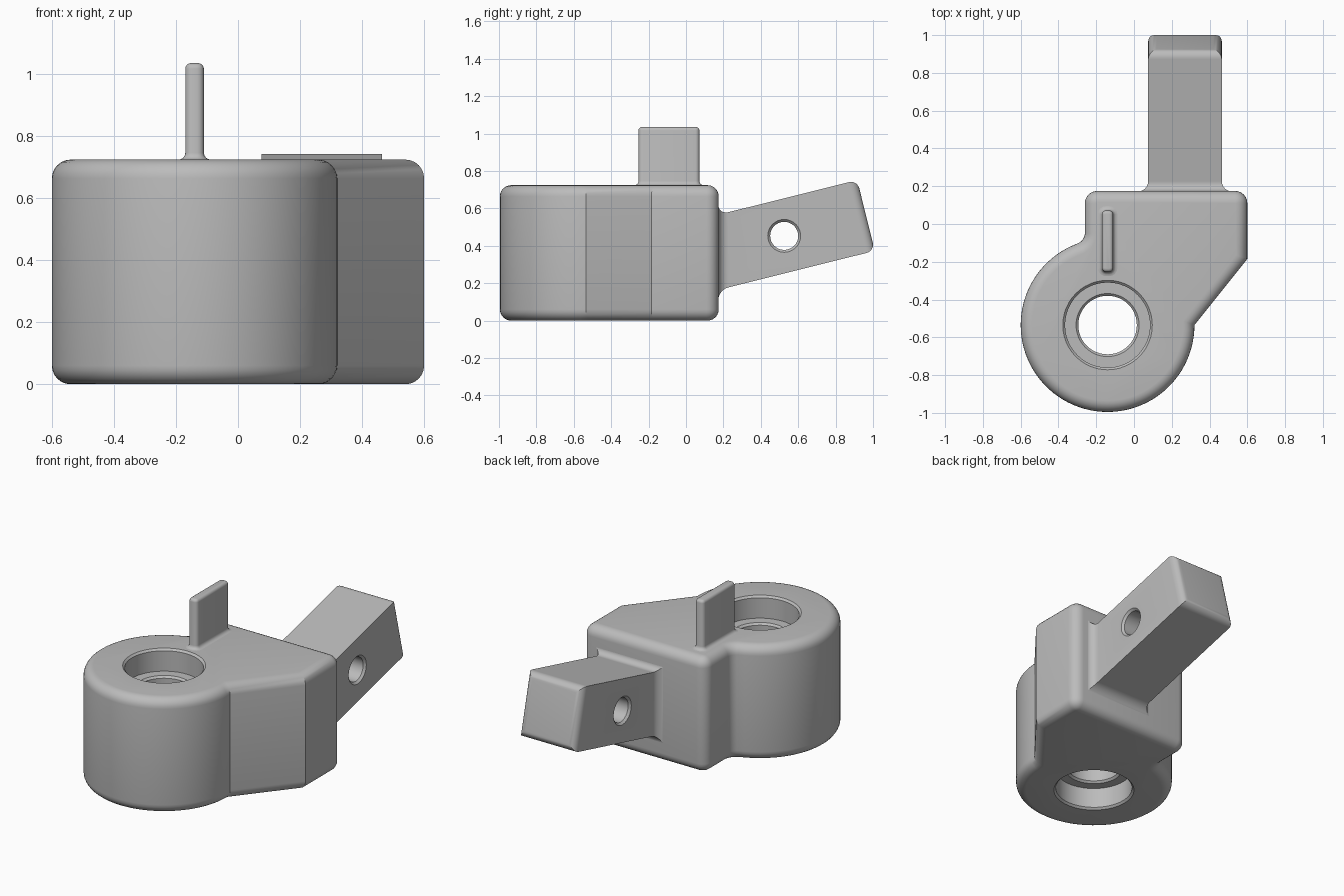
import bpy, bmesh
from math import sin, cos, radians, pi
from mathutils import Vector

cube = bpy.data.objects.get("Cube")
if cube:
    bpy.data.objects.remove(cube, do_unlink=True)

grey = bpy.data.materials.new("plain grey")
grey.use_nodes = True
GREY = (0.5, 0.5, 0.5, 1)
grey.diffuse_color = GREY
grey.node_tree.nodes["Principled BSDF"].inputs["Base Color"].default_value = GREY


def arc(cx, cy, r, start, end, n):
    """Points on an arc, angles in degrees."""
    angles = [radians(start + (end - start) * i / n) for i in range(n + 1)]
    return [(cx + r * cos(a), cy + r * sin(a)) for a in angles]


def inset(points, d):
    """Move a counter-clockwise outline inwards by d with mitred corners."""
    pts = [Vector(p) for p in points]
    out = []
    for i, p in enumerate(pts):
        e1 = (p - pts[i - 1]).normalized()
        e2 = (pts[(i + 1) % len(pts)] - p).normalized()
        n1, n2 = Vector((-e1.y, e1.x)), Vector((-e2.y, e2.x))
        out.append(p + (n1 + n2) * d / (1 + n1.dot(n2)))
    return out


def loft(name, rings):
    """Skin a list of equal-length 3D rings and cap both ends."""
    bm = bmesh.new()
    loops = [[bm.verts.new(p) for p in ring] for ring in rings]
    n = len(loops[0])
    for a, b in zip(loops, loops[1:]):
        for i in range(n):
            j = (i + 1) % n
            bm.faces.new((a[i], a[j], b[j], b[i]))
    bm.faces.new(loops[0][::-1])
    bm.faces.new(loops[-1])
    bmesh.ops.recalc_face_normals(bm, faces=bm.faces)
    mesh = bpy.data.meshes.new(name)
    bm.to_mesh(mesh)
    bm.free()
    mesh.materials.append(grey)
    obj = bpy.data.objects.new(name, mesh)
    bpy.context.collection.objects.link(obj)
    return obj


def stack(name, outline, steps):
    """Loft an outline upwards through (inset, z) steps."""
    return loft(name, [[(p.x, p.y, z) for p in inset(outline, d)] for d, z in steps])


def round_over(r, n=6):
    """Quarter-round steps as (inset, distance along) from side to end."""
    return [(r * (1 - cos(pi / 2 * i / n)), r * sin(pi / 2 * i / n)) for i in range(n + 1)]


def activate(obj):
    bpy.ops.object.select_all(action='DESELECT')
    obj.select_set(True)
    bpy.context.view_layer.objects.active = obj


def cut(obj, cutter):
    mod = obj.modifiers.new("cut", 'BOOLEAN')
    mod.operation = 'DIFFERENCE'
    mod.solver = 'EXACT'
    mod.object = cutter
    activate(obj)
    bpy.ops.object.modifier_apply(modifier=mod.name)
    bpy.data.objects.remove(cutter, do_unlink=True)


# Body: round boss blended into an angular block, all rims rounded
BX, BY, TOP, R = -0.14, -0.535, 0.724, 0.06
outline = (arc(BX, BY, 0.46, 110.2, 360, 64)
           + [(0.6, -0.185)]
           + arc(0.535, 0.11, 0.065, 0, 90, 6)
           + arc(-0.195, 0.11, 0.065, 90, 180, 6)
           + arc(-0.32, -0.047, 0.06, 0, -69, 6))
rim = round_over(R)
body = stack("body", outline,
             [(d, R - z) for d, z in rim[::-1]] + [(d, TOP - R + z) for d, z in rim])

# Stepped bore: counterbored from above and below, chamfered edges
WIDE, NARROW, DEPTH, CH = 0.225, 0.155, 0.14, 0.012
half = [(WIDE + 2 * CH, -CH), (WIDE, CH), (WIDE, DEPTH), (NARROW + CH, DEPTH),
        (NARROW, DEPTH + CH)]
profile = half + [(r, TOP - z) for r, z in half[::-1]]
cut(body, loft("bore_cutter", [[(x, y, z) for x, y in arc(BX, BY, r, 0, 352.5, 47)]
                               for r, z in profile]))

# Upright fin with a small fillet at its foot
r = 0.022
fin_outline = (arc(-0.132, 0.05, r, 0, 90, 4) + arc(-0.148, 0.05, r, 90, 180, 4)
               + arc(-0.148, -0.232, r, 180, 270, 4) + arc(-0.132, -0.232, r, 270, 360, 4))
foot = [(d - r, TOP + z) for d, z in [(0, -0.03)] + [(r - b, r - a) for b, a in
        [(r - d, z) for d, z in round_over(r, 4)][::-1]]]
foot = [(-r, TOP - 0.03)] + [(-r * (1 - sin(t)), TOP + r * (1 - cos(t)))
                             for t in [pi / 8 * i for i in range(5)]]
fin = stack("fin", fin_outline,
            foot + [(d, 1.035 - 0.018 + z) for d, z in round_over(0.018, 4)])

# Tilted arm: filleted root on the back wall, rounded tip
TILT, MID_Y, MID_Z, AX, W = radians(14), 0.525, 0.453, 0.27, 0.195
END, F, T = 0.451, 0.055, 0.045


def section(y, z, w, h, lean):
    return [(AX + sx * w, y - sz * h * sin(lean), z + sz * h * cos(lean))
            for sx, sz in ((-1, -1), (1, -1), (1, 1), (-1, 1))]


def root(y, grow):
    z = MID_Z + (y - MID_Y) * math_slope
    return section(y, z, W + grow, W / cos(TILT) + grow, 0)


math_slope = sin(TILT) / cos(TILT)
rings = [root(0.10, F)]
for i in range(7):
    t = pi / 12 * i
    rings.append(root(0.172 + F * (1 - cos(t)), F * (1 - sin(t))))
for d, along in round_over(T):
    s = END - T + along
    rings.append(section(MID_Y + s * cos(TILT), MID_Z + s * sin(TILT), W - d, W - d, TILT))
arm = loft("arm", rings)

# Cross hole through the arm, lightly chamfered
hole = [(0.094, -W - 0.006), (0.075, -W + 0.013), (0.075, W - 0.013), (0.094, W + 0.006)]
cut(arm, loft("hole_cutter", [[(AX + x, y, z) for y, z in arc(MID_Y, MID_Z, rad, 0, 348.75, 31)]
                              for rad, x in hole]))

for part in (body, fin, arm):
    activate(part)
    bpy.ops.object.shade_smooth_by_angle(angle=radians(30))
